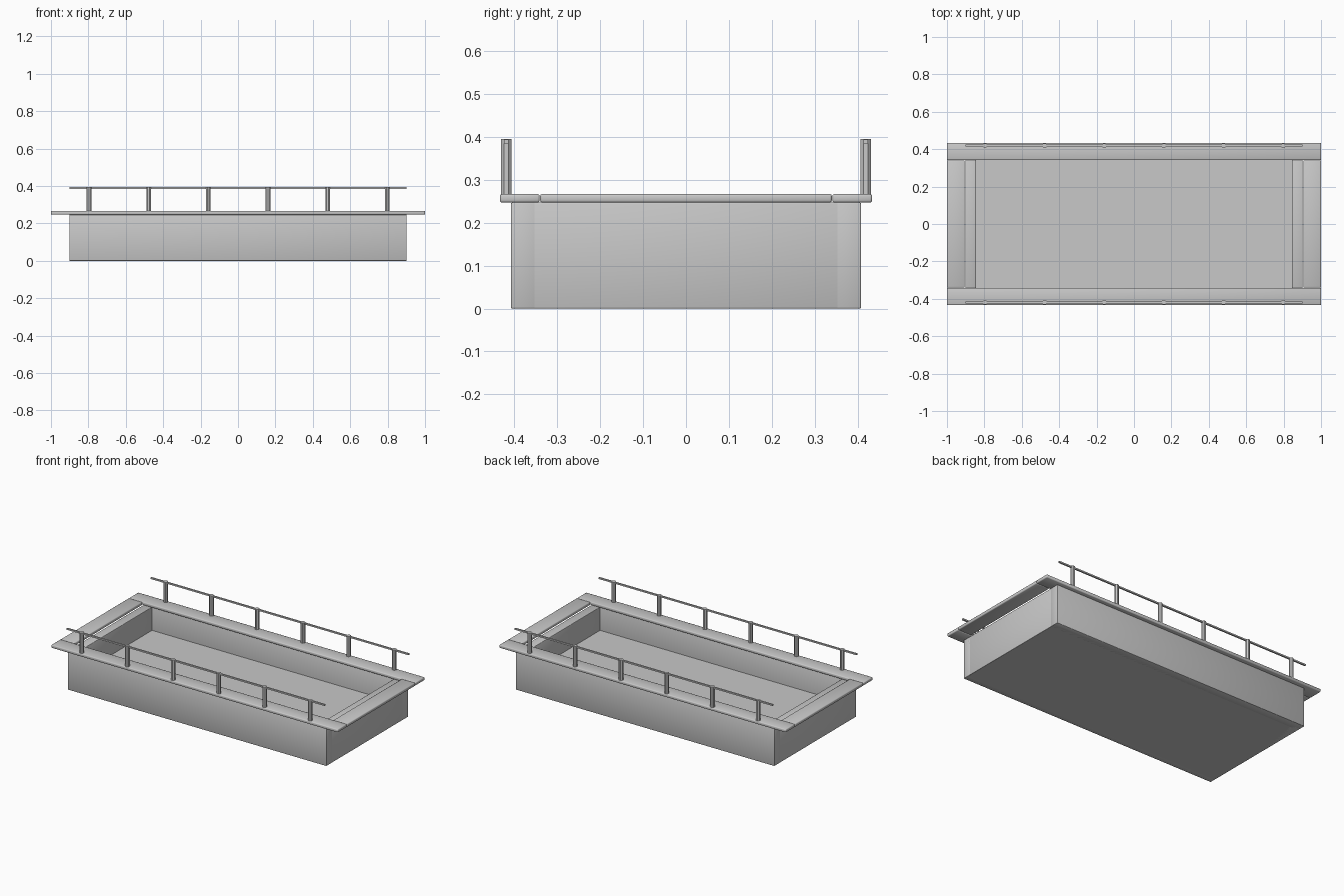
import bpy
import math

cube = bpy.data.objects.get("Cube")
if cube:
    bpy.data.objects.remove(cube, do_unlink=True)

grey = bpy.data.materials.new("plain grey")
grey.use_nodes = True
grey.diffuse_color = (0.58, 0.58, 0.58, 1)
grey.node_tree.nodes["Principled BSDF"].inputs["Base Color"].default_value = (0.58, 0.58, 0.58, 1)


def box(name, x, y, z, bevel=0.0):
    """Box spanning the given (low, high) pairs, optionally with rounded edges."""
    spans = (x, y, z)
    bpy.ops.mesh.primitive_cube_add(size=1, location=[(a + b) / 2 for a, b in spans])
    ob = bpy.context.object
    ob.name = name
    ob.scale = [b - a for a, b in spans]
    bpy.ops.object.transform_apply(location=False, rotation=False, scale=True)
    ob.data.materials.append(grey)
    if bevel:
        bpy.ops.object.shade_smooth()
        mod = ob.modifiers.new("Rounded edges", 'BEVEL')
        mod.width = bevel
        mod.segments = 2


def post(name, x, y):
    """Eight-sided upright with its flats facing the axes."""
    bpy.ops.mesh.primitive_cylinder_add(
        vertices=8, radius=0.0135, depth=0.135, location=(x, y, 0.3275),
        rotation=(0, 0, math.pi / 8))
    bpy.context.object.name = name
    bpy.context.object.data.materials.append(grey)


def span(sign, a, b):
    return tuple(sorted((sign * a, sign * b)))


RIM_LOW, RIM_TOP = 0.247, 0.267

# Floor of the tray
box("floor", (-0.899, 0.899), (-0.373, 0.373), (0, 0.1))

# Long walls, rim boards and railings
for side, s in (("front", -1), ("back", 1)):
    box(side + "_wall", (-0.902, 0.902), span(s, 0.35, 0.408), (0, RIM_LOW), 0.003)
    box(side + "_rim", (-1, 1), span(s, 0.341, 0.434), (RIM_LOW, RIM_TOP), 0.005)
    box(side + "_rail", (-0.9, 0.9), span(s, 0.414, 0.424), (0.385, 0.394))
    for i in range(6):
        post(f"{side}_post_{i + 1}", -0.797 + i * 0.319, s * 0.419)

# End walls and rim boards
for side, s in (("right", -1), ("left", 1)):
    box(side + "_wall", span(s, 0.845, 0.902), (-0.373, 0.373), (0, RIM_LOW), 0.003)
    box(side + "_rim", span(s, 0.905, 1), (-0.34, 0.34), (RIM_LOW, RIM_TOP), 0.005)
